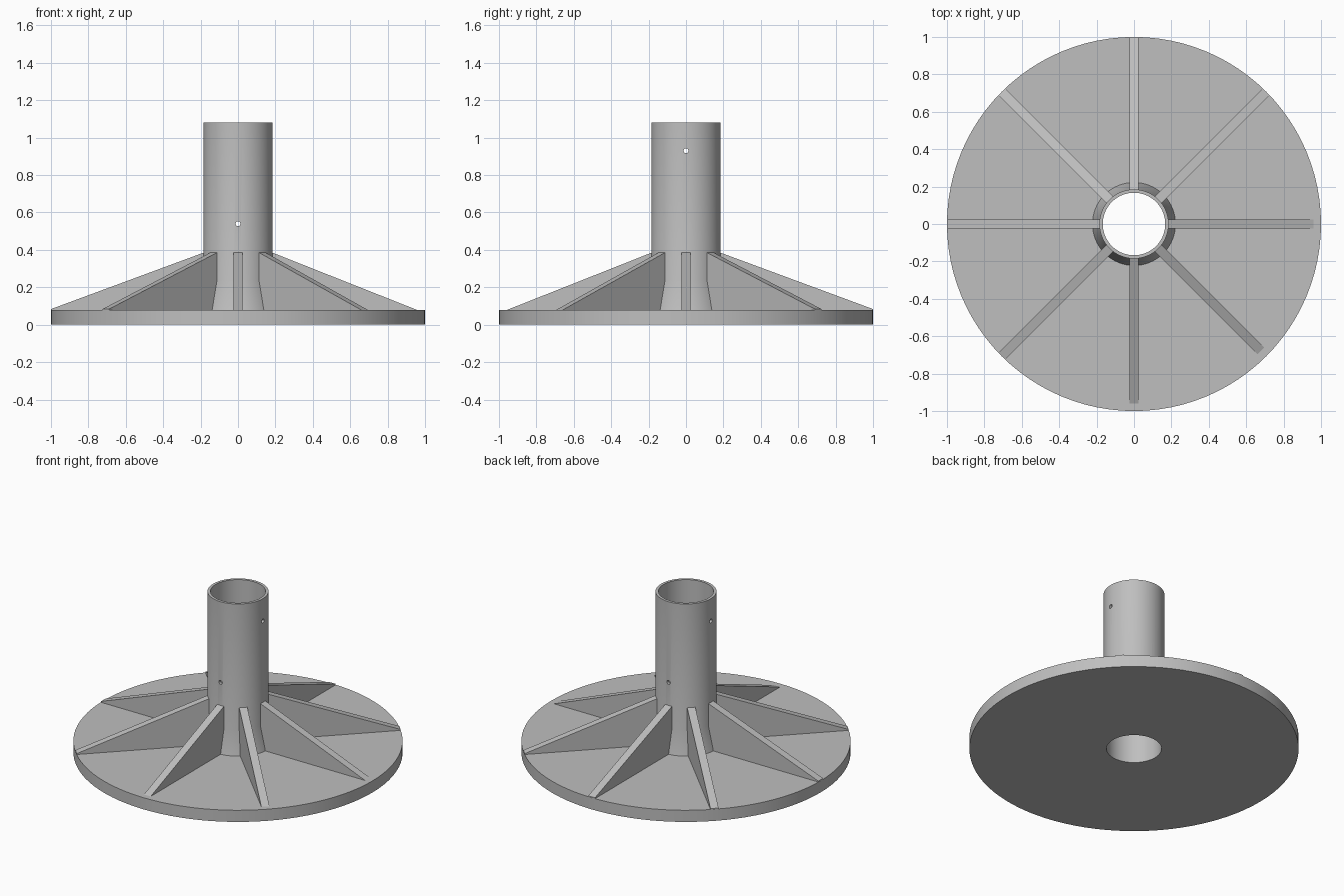
import bpy
import bmesh
from math import pi, radians
from mathutils import Matrix, Vector

if "Cube" in bpy.data.objects:
    bpy.data.objects.remove(bpy.data.objects["Cube"], do_unlink=True)

SEGMENTS = 96
PLATE_TOP = 0.078
TUBE_OUTER, TUBE_INNER, TUBE_TOP = 0.185, 0.167, 1.08

grey = bpy.data.materials.new("plain grey")
grey.use_nodes = True
grey.diffuse_color = (0.52, 0.52, 0.52, 1)
grey.node_tree.nodes["Principled BSDF"].inputs["Base Color"].default_value = grey.diffuse_color


def make_object(name, bm):
    bmesh.ops.recalc_face_normals(bm, faces=bm.faces)
    mesh = bpy.data.meshes.new(name)
    bm.to_mesh(mesh)
    bm.free()
    mesh.materials.append(grey)
    obj = bpy.data.objects.new(name, mesh)
    bpy.context.collection.objects.link(obj)
    return obj


def lathe(name, profile):
    """Revolve a closed (radius, height) profile around z."""
    bm = bmesh.new()
    verts = [bm.verts.new((r, 0, z)) for r, z in profile]
    edges = [bm.edges.new((verts[i - 1], verts[i])) for i in range(len(verts))]
    bmesh.ops.spin(bm, geom=verts + edges, cent=(0, 0, 0), axis=(0, 0, 1),
                   angle=2 * pi, steps=SEGMENTS, use_merge=True)
    bmesh.ops.remove_doubles(bm, verts=bm.verts, dist=1e-5)
    return make_object(name, bm)


def pin_hole(height, axis):
    """Thin cutter crossing the whole tube."""
    bm = bmesh.new()
    turn = Matrix.Rotation(pi / 2, 4, axis)
    bmesh.ops.create_cone(bm, cap_ends=True, segments=16, radius1=0.013,
                          radius2=0.013, depth=0.6,
                          matrix=Matrix.Translation((0, 0, height)) @ turn)
    cutter = make_object("pin_hole_cutter", bm)
    cutter.hide_render = True
    return cutter


def rib(name, angle, reach, tip_height):
    """Triangular gusset from the tube down to the plate rim."""
    bm = bmesh.new()
    outline = [(0.176, 0.06), (reach, 0.06), (reach, tip_height),
               (TUBE_OUTER, 0.385), (0.176, 0.385)]
    face = bm.faces.new([bm.verts.new((r, -0.025, z)) for r, z in outline])
    side = bmesh.ops.extrude_face_region(bm, geom=[face])["geom"]
    moved = [v for v in side if isinstance(v, bmesh.types.BMVert)]
    bmesh.ops.translate(bm, verts=moved, vec=Vector((0, 0.05, 0)))
    bmesh.ops.rotate(bm, verts=bm.verts, cent=(0, 0, 0),
                     matrix=Matrix.Rotation(angle, 3, "Z"))
    return make_object(name, bm)


# Round plate with a centre bore
lathe_parts = [lathe("base_plate", [
    (TUBE_INNER, 0), (1, 0), (1, PLATE_TOP), (TUBE_INNER, PLATE_TOP)])]

# Upright tube with a flared foot
tube = lathe("tube", [
    (TUBE_INNER, PLATE_TOP), (0.222, PLATE_TOP), (TUBE_OUTER, 0.24),
    (TUBE_OUTER, TUBE_TOP), (TUBE_INNER, TUBE_TOP)])
lathe_parts.append(tube)

# Pin holes through the tube, front to back and side to side
for height, axis in ((0.54, "X"), (0.93, "Y")):
    cutter = pin_hole(height, axis)
    mod = tube.modifiers.new("pin_hole", "BOOLEAN")
    mod.operation = "DIFFERENCE"
    mod.solver = "EXACT"
    mod.object = cutter
    bpy.context.view_layer.objects.active = tube
    bpy.ops.object.modifier_apply(modifier=mod.name)
    bpy.data.objects.remove(cutter, do_unlink=True)

# Eight ribs; the three at the front left stop short of the rim
for i in range(8):
    short = i in (0, 6, 7)
    rib(f"rib_{i + 1}", radians(45 * i), 0.96 if short else 0.999,
        PLATE_TOP if short else 0.084)

bpy.ops.object.select_all(action="DESELECT")
for obj in lathe_parts:
    obj.select_set(True)
bpy.context.view_layer.objects.active = tube
bpy.ops.object.shade_smooth_by_angle(angle=radians(25))
